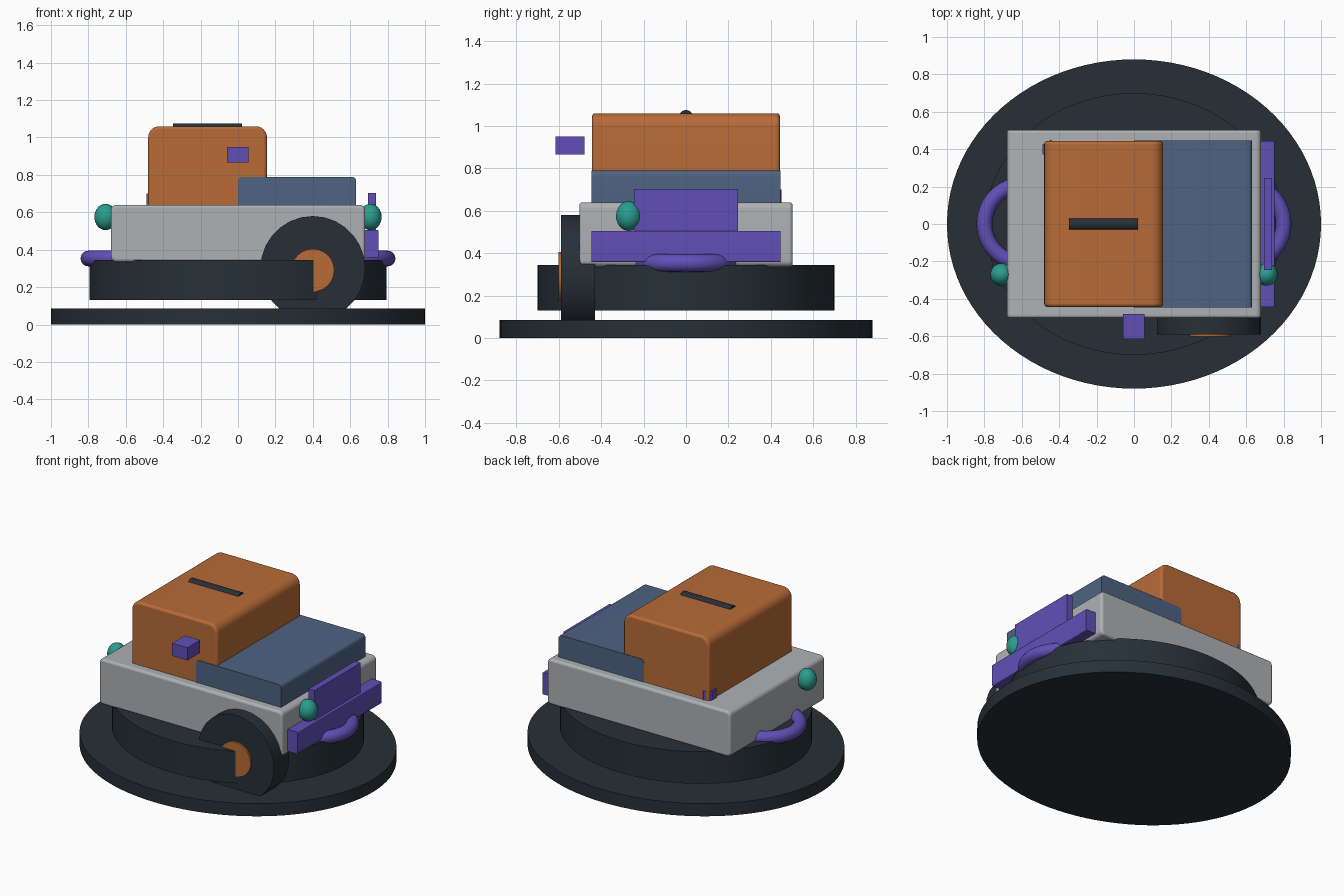
import bpy, bmesh, math
from mathutils import Matrix, Vector

if "Cube" in bpy.data.objects:
    bpy.data.objects.remove(bpy.data.objects["Cube"], do_unlink=True)


def material(name, r, g, b):
    def lin(c):
        c /= 255
        return c / 12.92 if c < 0.04045 else ((c + 0.055) / 1.055) ** 2.4
    m = bpy.data.materials.new(name)
    m.use_nodes = True
    colour = (lin(r), lin(g), lin(b), 1)
    m.diffuse_color = colour
    m.node_tree.nodes["Principled BSDF"].inputs["Base Color"].default_value = colour
    return m


dark = material("dark slate", 38, 48, 55)
grey = material("light grey", 174, 177, 180)
orange = material("burnt orange", 184, 107, 55)
blue = material("steel blue", 78, 99, 130)
purple = material("violet", 97, 79, 183)
teal = material("teal", 42, 157, 143)


def finish(bm, name, mat, smooth=True):
    bmesh.ops.recalc_face_normals(bm, faces=bm.faces)
    mesh = bpy.data.meshes.new(name)
    bm.to_mesh(mesh)
    bm.free()
    mesh.materials.append(mat)
    obj = bpy.data.objects.new(name, mesh)
    bpy.context.collection.objects.link(obj)
    if smooth:
        bpy.ops.object.select_all(action="DESELECT")
        obj.select_set(True)
        bpy.context.view_layer.objects.active = obj
        bpy.ops.object.shade_smooth_by_angle(angle=math.radians(35))
    return obj


def box(name, mat, x, y, z, round_y=0.0, round_ends=0.0):
    """Box between (low, high) pairs; long edges along y get the larger rounding."""
    bm = bmesh.new()
    lows, highs = Vector((x[0], y[0], z[0])), Vector((x[1], y[1], z[1]))
    place = Matrix.Translation((lows + highs) / 2) @ Matrix.Diagonal((*(highs - lows), 1))
    bmesh.ops.create_cube(bm, size=1, matrix=place)
    if round_y:
        along = [e for e in bm.edges if abs(e.verts[0].co.y - e.verts[1].co.y) > 0.01]
        bmesh.ops.bevel(bm, geom=along, offset=round_y, segments=6, profile=0.5, affect="EDGES")
    obj = finish(bm, name, mat)
    if round_ends:
        bevel = obj.modifiers.new("soft_ends", "BEVEL")
        bevel.width, bevel.segments = round_ends, 3
        bevel.limit_method, bevel.angle_limit = "ANGLE", math.radians(60)
    return obj


def cylinder(name, mat, centre, radii, depth, axis="z", sides=96):
    """Closed cylinder; radii are the two half widths across its axis."""
    turn = {"z": Matrix(), "y": Matrix.Rotation(math.pi / 2, 4, "X"),
            "x": Matrix.Rotation(math.pi / 2, 4, "Y")}[axis]
    bm = bmesh.new()
    place = Matrix.Translation(centre) @ turn @ Matrix.Diagonal((*radii, depth, 1))
    bmesh.ops.create_cone(bm, cap_ends=True, segments=sides, radius1=1, radius2=1,
                          depth=1, matrix=place)
    return finish(bm, name, mat)


# Oval plinth and the raised oval drum above it
cylinder("plinth", dark, (0, 0, 0.0425), (1, 0.88), 0.085)
cylinder("drum", dark, (0, 0, 0.2375), (0.795, 0.7), 0.215)

# Body, cabin and hood
box("body", grey, (-0.68, 0.68), (-0.503, 0.503), (0.335, 0.64), 0.03, 0.015)
box("cabin", orange, (-0.48, 0.155), (-0.443, 0.443), (0.5, 1.06), 0.06, 0.015)
box("hood", blue, (0, 0.632), (-0.447, 0.447), (0.56, 0.79), 0.025)

# Roof bar
cylinder("roof_bar", dark, (-0.163, 0, 1.04), (0.035, 0.035), 0.37, "x", 32)

# Single wheel on the front side
cylinder("wheel", dark, (0.4, -0.51, 0.3), (0.28, 0.28), 0.16, "y", 28)
cylinder("wheel_hub", orange, (0.4, -0.56, 0.29), (0.115, 0.115), 0.085, "y", 24)

# Detached side mirror and the small post behind the cabin
box("side_mirror", purple, (-0.058, 0.056), (-0.615, -0.48), (0.865, 0.95))
cylinder("rear_post", purple, (-0.446, 0.4, 0.63), (0.05, 0.05), 0.14, "z", 6)

# Bumper and grille plate on the left end
box("bumper", purple, (0.675, 0.752), (-0.445, 0.445), (0.358, 0.505), 0.006)
box("grille_plate", purple, (0.695, 0.738), (-0.245, 0.245), (0.4, 0.703))

# Lamps and looped handles, one pair at each end
for side, label in ((1, "left"), (-1, "right")):
    bm = bmesh.new()
    bmesh.ops.create_uvsphere(bm, u_segments=32, v_segments=16, radius=1,
                              matrix=Matrix.Translation((side * 0.708, -0.27, 0.575))
                              @ Matrix.Diagonal((0.06, 0.06, 0.07, 1)))
    finish(bm, label + "_lamp", teal)

    bpy.ops.mesh.primitive_torus_add(location=(side * 0.59, 0, 0.353), major_segments=64,
                                     minor_segments=16, major_radius=0.21, minor_radius=0.042)
    handle = bpy.context.object
    handle.name = label + "_handle"
    handle.data.materials.append(purple)
    bpy.ops.object.shade_smooth()
